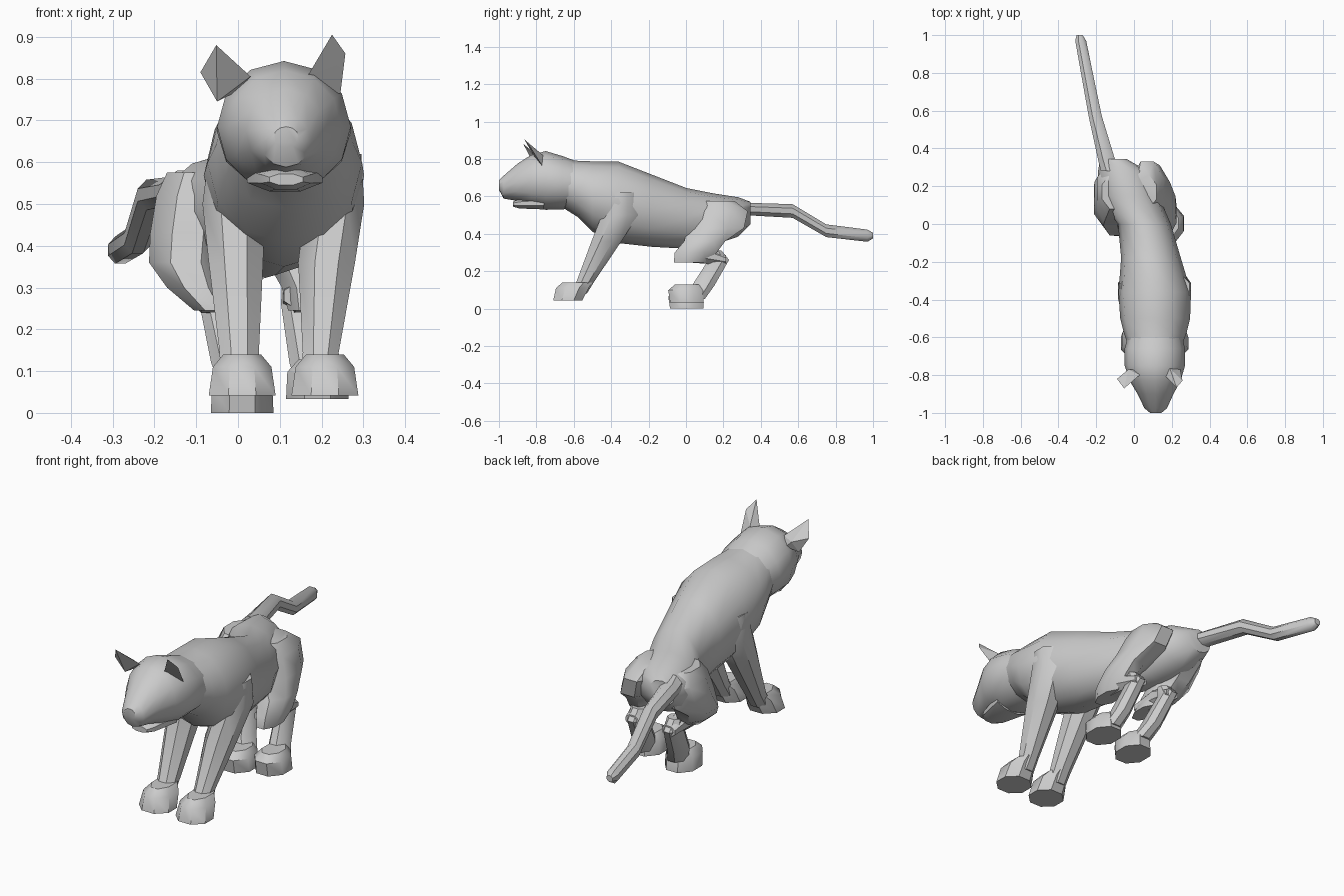
import bpy, bmesh
from math import sin, cos, pi, radians


def finish(name, bm, angle=40):
    bmesh.ops.recalc_face_normals(bm, faces=bm.faces)
    me = bpy.data.meshes.new(name)
    bm.to_mesh(me)
    bm.free()
    ob = bpy.data.objects.new(name, me)
    bpy.context.collection.objects.link(ob)
    bpy.ops.object.select_all(action='DESELECT')
    bpy.context.view_layer.objects.active = ob
    ob.select_set(True)
    bpy.ops.object.shade_smooth_by_angle(angle=radians(angle))
    return ob


def loft(name, rings, axis='y', n=8, angle=40):
    """Ring: (position on axis, centre x, half width, low, high) - low/high run along the other axis."""
    bm = bmesh.new()
    phase, k = (pi / 8, 1 / cos(pi / 8)) if n == 8 else (0, 1)
    loops = []
    for p, xc, hw, lo, hi in rings:
        loop = []
        for i in range(n):
            a = phase + 2 * pi * i / n
            x, q = xc + hw * k * cos(a), (lo + hi) / 2 + (hi - lo) / 2 * k * sin(a)
            loop.append(bm.verts.new((x, p, q) if axis == 'y' else (x, q, p)))
        loops.append(loop)
    for a, b in zip(loops, loops[1:]):
        for i in range(n):
            j = (i + 1) % n
            bm.faces.new((a[i], a[j], b[j], b[i]))
    bm.faces.new(loops[0])
    bm.faces.new(loops[-1])
    return finish(name, bm, angle)


def hull(name, points):
    bm = bmesh.new()
    for p in points:
        bm.verts.new(p)
    bmesh.ops.convex_hull(bm, input=bm.verts)
    return finish(name, bm, 20)


# Torso from neck to curved rump
loft("torso", [
    (-0.66, 0.112, 0.135, 0.54, 0.80),
    (-0.58, 0.112, 0.165, 0.49, 0.79),
    (-0.50, 0.112, 0.185, 0.41, 0.787),
    (-0.36, 0.110, 0.192, 0.35, 0.785),
    (-0.18, 0.090, 0.158, 0.33, 0.715),
    (0.00, 0.055, 0.140, 0.32, 0.645),
    (0.15, -0.03, 0.160, 0.34, 0.615),
    (0.28, -0.06, 0.130, 0.385, 0.595),
    (0.345, -0.11, 0.070, 0.45, 0.57)], n=12)

# Head with tapered muzzle
loft("head", [
    (-1.00, 0.115, 0.030, 0.635, 0.685),
    (-0.975, 0.115, 0.060, 0.588, 0.710),
    (-0.90, 0.114, 0.095, 0.575, 0.775),
    (-0.83, 0.112, 0.135, 0.550, 0.820),
    (-0.75, 0.110, 0.160, 0.528, 0.842),
    (-0.66, 0.110, 0.160, 0.530, 0.815),
    (-0.58, 0.112, 0.140, 0.540, 0.785)], n=12)

# Lower jaw
loft("jaw", [
    (-0.925, 0.115, 0.040, 0.545, 0.572),
    (-0.89, 0.115, 0.060, 0.535, 0.585),
    (-0.76, 0.112, 0.090, 0.530, 0.600)])

# Ears
hull("left_ear", [(-0.09, -0.82, 0.815), (-0.052, -0.87, 0.88), (0.03, -0.80, 0.805),
                  (-0.05, -0.80, 0.745), (-0.03, -0.77, 0.80), (0.0, -0.77, 0.77)])
hull("right_ear", [(0.225, -0.865, 0.905), (0.257, -0.83, 0.86), (0.245, -0.77, 0.765),
                   (0.16, -0.80, 0.795), (0.19, -0.765, 0.82), (0.20, -0.77, 0.76)])

# Tail
loft("tail", [
    (0.28, -0.125, 0.050, 0.49, 0.58),
    (0.34, -0.145, 0.045, 0.498, 0.565),
    (0.57, -0.205, 0.035, 0.485, 0.558),
    (0.75, -0.240, 0.032, 0.382, 0.450),
    (0.97, -0.282, 0.029, 0.357, 0.422),
    (1.00, -0.288, 0.016, 0.375, 0.405)])

# Front legs and paws: shared side profile, own x (centre, half width) per side
front_profile = [(0.62, -0.42, -0.27), (0.50, -0.45, -0.255), (0.36, -0.505, -0.345),
                 (0.145, -0.585, -0.49)]
front_x = {
    "left": [(0.0, 0.07), (-0.01, 0.075), (-0.005, 0.065), (0.003, 0.047)],
    "right": [(0.225, 0.07), (0.232, 0.07), (0.212, 0.068), (0.198, 0.043)]}
for side, xs in front_x.items():
    loft(side + "_front_leg", [(z, x, w, lo, hi) for (z, lo, hi), (x, w) in zip(front_profile, xs)]
         + [(0.08, xs[-1][0], 0.045, -0.63, -0.53)], 'z')
    px = 0.010 if side == "left" else 0.208
    loft(side + "_front_paw", [
        (0.140, px, 0.045, -0.66, -0.50),
        (0.110, px, 0.070, -0.695, -0.52),
        (0.042, px, 0.080, -0.71, -0.555)], 'z')

# Hind legs: haunch, shank, heel and paw per side
haunch_profile = [(0.575, 0.08, 0.26), (0.52, 0.04, 0.33), (0.43, 0.01, 0.31), (0.36, -0.01, 0.21),
                  (0.30, -0.06, 0.165), (0.245, -0.065, 0.10)]
hind = {
    "left": ([(-0.10, 0.07), (-0.11, 0.085), (-0.12, 0.09), (-0.125, 0.088), (-0.10, 0.07),
              (-0.06, 0.045)], (-0.07, -0.055, 0.01), 0.0),
    "right": ([(0.05, 0.07), (0.07, 0.085), (0.10, 0.09), (0.145, 0.075), (0.165, 0.06),
               (0.165, 0.045)], (0.155, 0.14, 0.19), 0.033)}
for side, (xs, (knee, hock, foot), lift) in hind.items():
    loft(side + "_haunch", [(z, x, w, lo, hi) for (z, lo, hi), (x, w) in zip(haunch_profile, xs)], 'z')
    loft(side + "_shank", [
        (-0.03, knee, 0.045, 0.25, 0.31),
        (0.10, knee, 0.045, 0.24, 0.34),
        (0.215, hock, 0.035, 0.235, 0.285)])
    loft(side + "_heel", [
        (0.31, hock, 0.035, 0.13, 0.19),
        (0.26, hock, 0.037, 0.12, 0.23),
        (0.12, (hock + foot) / 2, 0.042, 0.03, 0.15),
        (0.05, foot, 0.045, 0.0, 0.10)], 'z')
    loft(side + "_hind_paw", [
        (0.095 + lift, foot, 0.045, -0.06, 0.07),
        (0.065 + lift, foot, 0.072, -0.095, 0.09),
        (0.0 + lift, foot, 0.075, -0.085, 0.095)], 'z')
